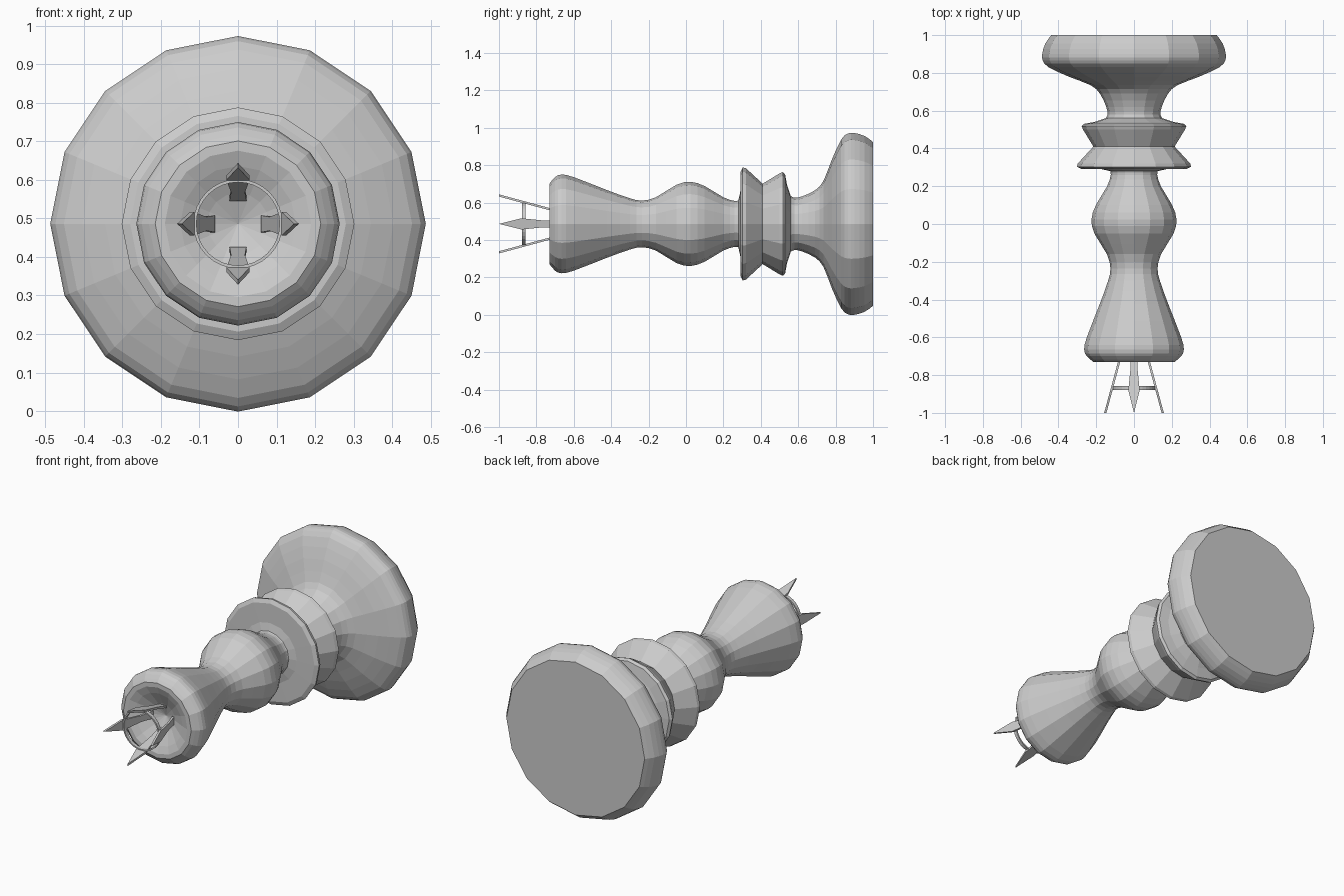
import bpy, bmesh, math
from mathutils import Vector, Matrix

cube = bpy.data.objects.get("Cube")
if cube:
    bpy.data.objects.remove(cube)

AXIS_Z = 0.486

grey = bpy.data.materials.new("plain grey")
grey.use_nodes = True
colour = (0.6, 0.6, 0.6, 1)
grey.diffuse_color = colour
grey.node_tree.nodes["Principled BSDF"].inputs["Base Color"].default_value = colour


def finish(name, bm):
    bmesh.ops.recalc_face_normals(bm, faces=bm.faces)
    mesh = bpy.data.meshes.new(name)
    bm.to_mesh(mesh)
    bm.free()
    mesh.materials.append(grey)
    obj = bpy.data.objects.new(name, mesh)
    obj.location.z = AXIS_Z
    bpy.context.collection.objects.link(obj)
    return obj


def smooth_path(pts, steps):
    """Catmull-Rom refinement of (y, radius) points."""
    pts = [Vector(p) for p in pts]
    out = []
    for i in range(len(pts) - 1):
        a, b, c, d = pts[max(i - 1, 0)], pts[i], pts[i + 1], pts[min(i + 2, len(pts) - 1)]
        for s in range(steps):
            t = s / steps
            out.append(0.5 * (2 * b + (c - a) * t + (2 * a - 5 * b + 4 * c - d) * t * t
                              + (3 * b - a - 3 * c + d) * t ** 3))
    return out + [pts[-1]]


def lathe(name, path, sides, closed=False):
    """Turn (y, radius) points about the long axis."""
    bm = bmesh.new()
    rings = []
    for y, r in path:
        if r < 1e-4:
            rings.append([bm.verts.new((0, y, 0))] * sides)
        else:
            angles = [math.tau * k / sides for k in range(sides)]
            rings.append([bm.verts.new((r * math.cos(a), y, r * math.sin(a))) for a in angles])
    pairs = list(zip(rings, rings[1:]))
    if closed:
        pairs.append((rings[-1], rings[0]))
    for low, high in pairs:
        for k in range(sides):
            n = (k + 1) % sides
            corners = list(dict.fromkeys((low[k], low[n], high[n], high[k])))
            bm.faces.new(corners)
    if not closed and len(set(rings[-1])) > 1:
        bm.faces.new(rings[-1])
    return finish(name, bm)


# Turned body: dished cup, waist, bulb, two collars and a wide foot
dish = [(-0.65, 0), (-0.68, 0.08), (-0.715, 0.15), (-0.73, 0.19)]
stem = [(-0.73, 0.215), (-0.70, 0.25), (-0.665, 0.264), (-0.6, 0.25), (-0.42, 0.18),
        (-0.3, 0.137), (-0.235, 0.125), (-0.16, 0.143), (-0.05, 0.21), (0.025, 0.225),
        (0.1, 0.202), (0.2, 0.142), (0.26, 0.123), (0.28, 0.126)]
collars = [(0.29, 0.17), (0.292, 0.28), (0.303, 0.302), (0.32, 0.298), (0.345, 0.275),
           (0.41, 0.215), (0.5, 0.27), (0.518, 0.277), (0.53, 0.265), (0.54, 0.21)]
foot = [(0.56, 0.15), (0.58, 0.14), (0.62, 0.147), (0.69, 0.18), (0.735, 0.23),
        (0.78, 0.345), (0.83, 0.452), (0.865, 0.483), (0.9, 0.486), (0.955, 0.47), (1.0, 0.438)]
lathe("turned_body", dish + smooth_path(stem, 2) + collars + smooth_path(foot, 2), 16)

# Thin ring that ties the prongs together
lathe("prong_ring", [(-0.878, 0.108), (-0.878, 0.116), (-0.858, 0.116), (-0.858, 0.108)], 32, True)

# Four flared blade prongs
outline = [(-0.68, 0.022), (-0.76, 0.018), (-0.88, 0.03), (-1.0, 0)]
for i, side in enumerate(("top", "left", "bottom", "right")):
    bm = bmesh.new()
    turn = Matrix.Rotation(math.pi / 2 * i, 3, "Y")
    edge = [(y, w) for y, w in outline] + [(y, -w) for y, w in reversed(outline[:-1])]
    layers = []
    for offset in (-0.006, 0.006):
        layers.append([bm.verts.new(turn @ Vector((w, y, 0.152 - 0.27 * (y + 1) + offset)))
                       for y, w in edge])
    inner, outer = layers
    bm.faces.new(inner)
    bm.faces.new(outer)
    for k in range(len(edge)):
        n = (k + 1) % len(edge)
        bm.faces.new((inner[k], inner[n], outer[n], outer[k]))
    finish(side + "_prong", bm)
